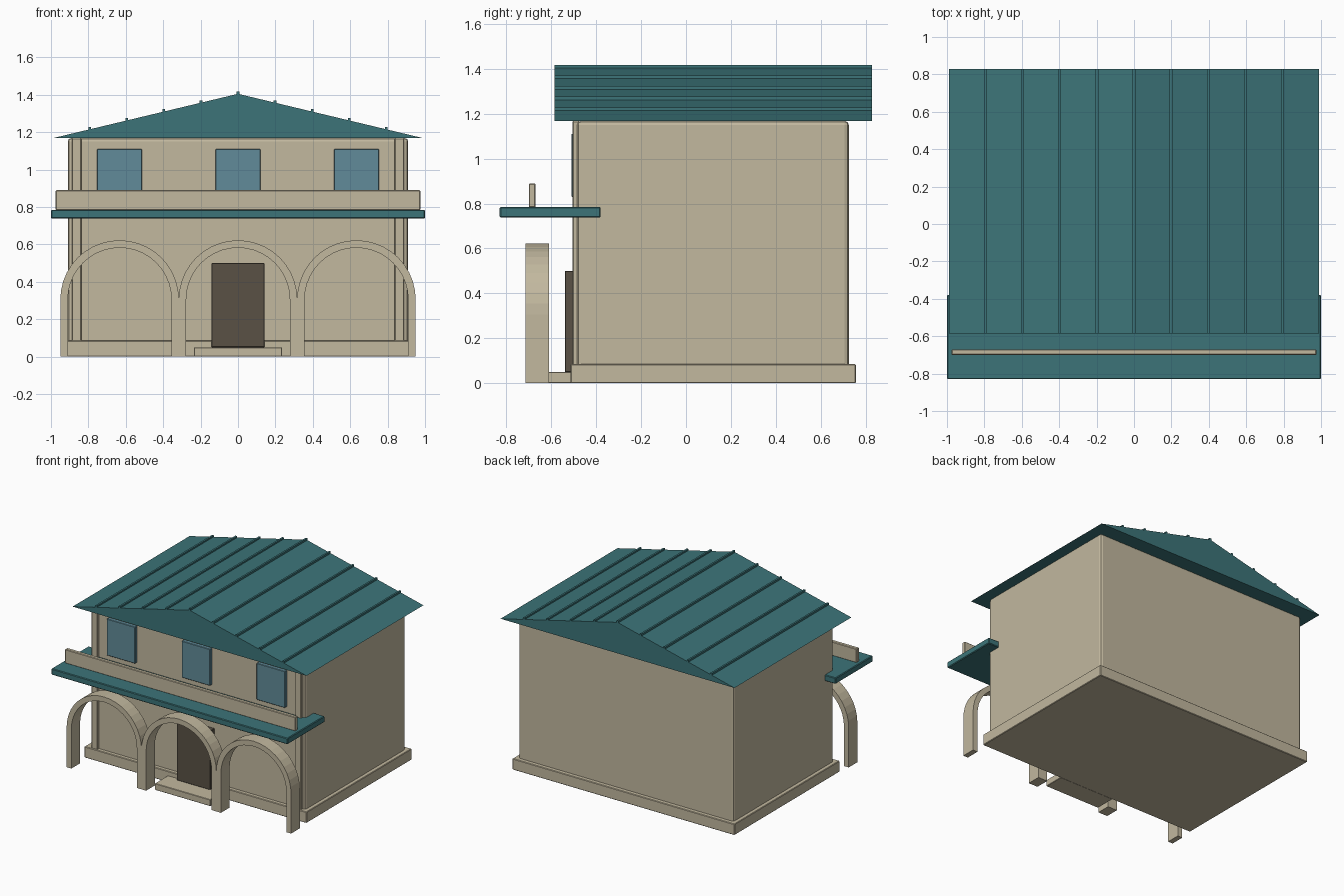
import bpy, bmesh, math

if "Cube" in bpy.data.objects:
    bpy.data.objects.remove(bpy.data.objects["Cube"])


def material(name, rgb):
    m = bpy.data.materials.new(name)
    m.diffuse_color = (*rgb, 1)
    m.use_nodes = True
    m.node_tree.nodes["Principled BSDF"].inputs["Base Color"].default_value = m.diffuse_color
    return m


STUCCO = material("beige_stucco", (0.54, 0.48, 0.345))
TEAL = material("teal_metal", (0.045, 0.175, 0.19))
GLASS = material("blue_glass", (0.12, 0.26, 0.32))
WOOD = material("dark_wood", (0.10, 0.083, 0.06))


def finish(name, bm, mat, bevel=0, segments=1):
    bmesh.ops.recalc_face_normals(bm, faces=bm.faces)
    mesh = bpy.data.meshes.new(name)
    bm.to_mesh(mesh)
    bm.free()
    mesh.materials.append(mat)
    ob = bpy.data.objects.new(name, mesh)
    bpy.context.collection.objects.link(ob)
    if bevel:
        mod = ob.modifiers.new("soft_edges", 'BEVEL')
        mod.width, mod.segments = bevel, segments
    return ob


def box(name, x, y, z, mat, bevel=0, segments=1):
    """Box from (min, max) ranges on each axis."""
    bm = bmesh.new()
    bmesh.ops.create_cube(bm, size=1)
    for v in bm.verts:
        v.co = [(a + b) / 2 + c * (b - a) for (a, b), c in zip((x, y, z), v.co)]
    return finish(name, bm, mat, bevel, segments)


def extrude_y(name, profile, y0, y1, mat):
    """Extrude a closed (x, z) outline along y."""
    bm = bmesh.new()
    face = bm.faces.new([bm.verts.new((x, y0, z)) for x, z in profile])
    new = bmesh.ops.extrude_face_region(bm, geom=[face])["geom"]
    for v in new:
        if isinstance(v, bmesh.types.BMVert):
            v.co.y = y1
    return finish(name, bm, mat)


# House body, plinth and entrance step
box("house_body", (-0.91, 0.91), (-0.485, 0.725), (0.04, 1.168), STUCCO, 0.018, 2)
box("plinth", (-0.94, 0.94), (-0.515, 0.757), (0, 0.085), STUCCO, 0.004)
box("entrance_step", (-0.235, 0.235), (-0.67, -0.51), (0, 0.05), STUCCO, 0.003)

# Corner pilasters on the front wall
for side in (-1, 1):
    x = sorted((side * 0.837, side * 0.888))
    box("corner_pilaster", x, (-0.505, -0.475), (0.08, 1.168), STUCCO, 0.004)

# Door and upper windows
box("front_door", (-0.142, 0.142), (-0.54, -0.48), (0.05, 0.5), WOOD, 0.003)
for cx in (-0.634, 0, 0.634):
    box("window", (cx - 0.12, cx + 0.12), (-0.511, -0.48), (0.83, 1.11), GLASS, 0.003)

# Balcony slab and parapet
box("balcony_slab", (-1, 1), (-0.83, -0.38), (0.738, 0.785), TEAL, 0.005)
box("balcony_parapet", (-0.975, 0.975), (-0.70, -0.67), (0.783, 0.89), STUCCO, 0.004)

# Arcade: three round arches on straight legs
R_OUT, R_IN, SPRING, STEPS = 0.317, 0.277, 0.305, 20
angles = [math.pi * i / STEPS for i in range(STEPS + 1)]
for cx in (-0.633, 0, 0.633):
    def arc(r):
        return [(cx + r * math.cos(a), SPRING + r * math.sin(a)) for a in angles]
    outline = ([(cx + R_OUT, 0)] + arc(R_OUT) + [(cx - R_OUT, 0), (cx - R_IN, 0)]
               + arc(R_IN)[::-1] + [(cx + R_IN, 0)])
    extrude_y("arch", outline, -0.715, -0.61, STUCCO)

# Gable roof with standing seams
HALF, EAVE, RIDGE = 0.99, 1.168, 1.405
Y0, Y1 = -0.585, 0.828
extrude_y("gable_roof", [(-HALF, EAVE), (HALF, EAVE), (0, RIDGE)], Y0, Y1, TEAL)
for i in range(-4, 5):
    x = i * 0.198
    z = RIDGE - (RIDGE - EAVE) * abs(x) / HALF
    box("roof_seam", (x - 0.007, x + 0.007), (Y0, Y1), (z - 0.008, z + 0.013), TEAL)
